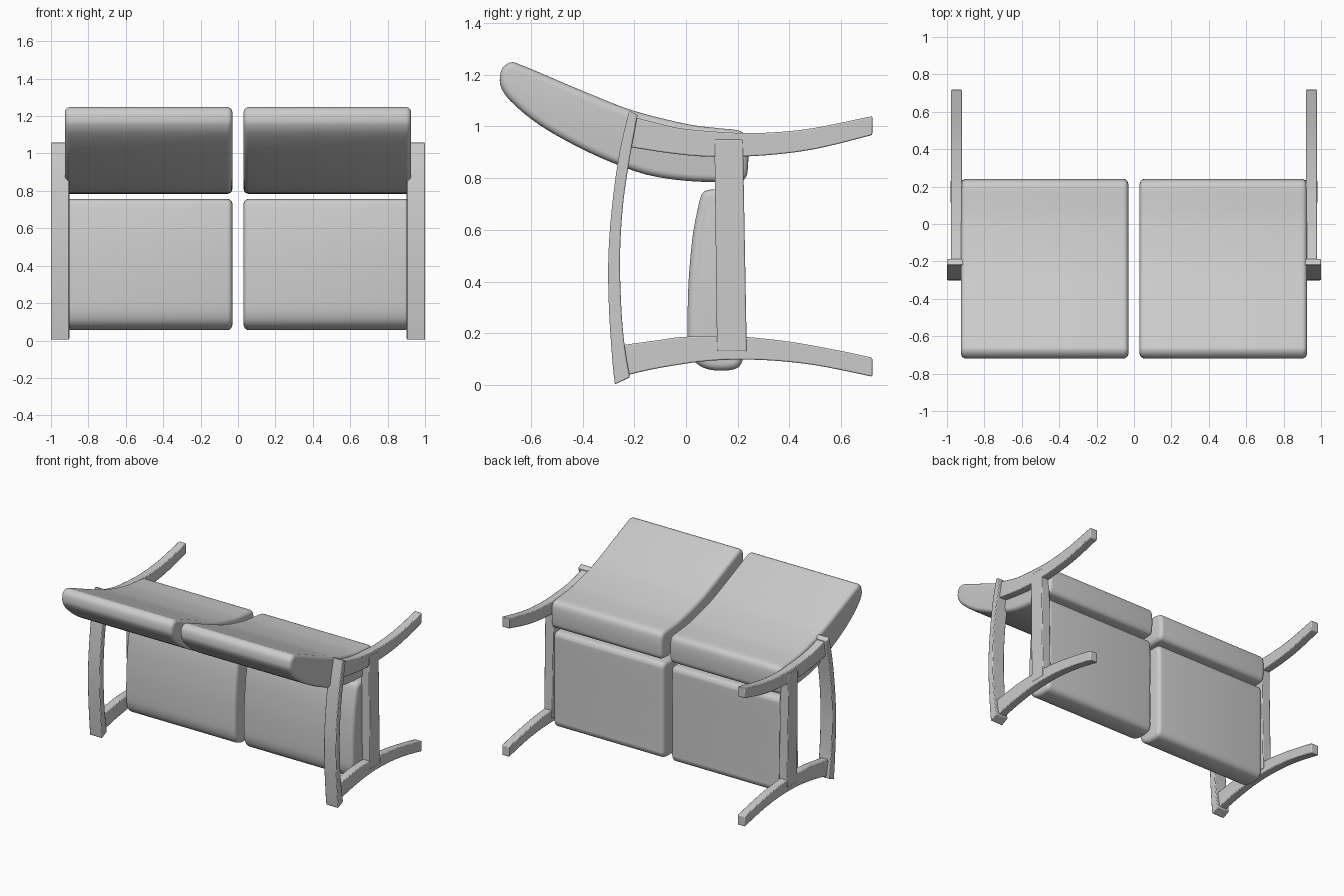
import bpy, bmesh, math
from mathutils import Vector

if "Cube" in bpy.data.objects:
    bpy.data.objects.remove(bpy.data.objects["Cube"])


def smooth(pts, closed=False, n=5):
    """Catmull-Rom curve through 2D points."""
    P = [Vector(p) for p in pts]
    m = len(P)
    get = (lambda i: P[i % m]) if closed else (lambda i: P[max(0, min(m - 1, i))])
    out = []
    for i in range(m if closed else m - 1):
        a, b, c, d = get(i - 1), get(i), get(i + 1), get(i + 2)
        for k in range(n):
            t = k / n
            out.append(0.5 * (2 * b + (c - a) * t + (2 * a - 5 * b + 4 * c - d) * t * t
                              + (3 * b - a - 3 * c + d) * t ** 3))
    if not closed:
        out.append(P[-1].copy())
    return out


def loft(name, rings):
    """Join equal-length (y, z) loops at given x positions, with end caps."""
    bm = bmesh.new()
    loops = [[bm.verts.new((x, p.x, p.y)) for p in ring] for x, ring in rings]
    n = len(loops[0])
    for A, B in zip(loops, loops[1:]):
        for i in range(n):
            j = (i + 1) % n
            bm.faces.new((A[i], A[j], B[j], B[i]))
    bm.faces.new(loops[0][::-1])
    bm.faces.new(loops[-1])
    bmesh.ops.recalc_face_normals(bm, faces=bm.faces)
    me = bpy.data.meshes.new(name)
    bm.to_mesh(me)
    bm.free()
    ob = bpy.data.objects.new(name, me)
    bpy.context.collection.objects.link(ob)
    bpy.ops.object.select_all(action='DESELECT')
    ob.select_set(True)
    bpy.context.view_layer.objects.active = ob
    bpy.ops.object.shade_smooth_by_angle(angle=math.radians(35))
    return ob


def mirror(ob):
    mod = ob.modifiers.new("mirror", 'MIRROR')
    mod.use_axis[0] = True


def inset(ring, d):
    """Move a clockwise loop inwards by d."""
    n, out = len(ring), []
    for i, p in enumerate(ring):
        t = (ring[(i + 1) % n] - ring[i - 1]).normalized()
        out.append(p + Vector((t.y, -t.x)) * d)
    return out


def cushion(name, pts, x0, x1, r=0.028, steps=5):
    ring = smooth(pts, closed=True)
    ends = [(r * (1 - math.sin(a)), r * (1 - math.cos(a)))
            for a in (math.pi / 2 * k / steps for k in range(steps + 1))]
    rings = [(x0 + dx, inset(ring, d)) for dx, d in
             [(r * (1 - math.sin(math.pi / 2 * k / steps)),
               r * (1 - math.cos(math.pi / 2 * k / steps))) for k in range(steps, -1, -1)][::-1]]
    # each end rounds from full profile (inner side) to inset profile (cap)
    left = [(x0 + d, inset(ring, dx)) for dx, d in ends]
    right = [(x1 - d, inset(ring, dx)) for dx, d in ends]
    left.sort(key=lambda e: e[0])
    right.sort(key=lambda e: e[0])
    mirror(loft(name, left + right))


def bar(name, edge_a, edge_b, x0, x1):
    ring = smooth(edge_a) + smooth(edge_b)
    ob = loft(name, [(x0, ring), (x1, ring)])
    bev = ob.modifiers.new("soft_edges", 'BEVEL')
    bev.width, bev.segments = 0.005, 2
    bev.limit_method, bev.angle_limit = 'ANGLE', math.radians(40)
    mirror(ob)


# Upper slanted cushions
cushion("upper_cushion", [
    (-0.72, 1.18), (-0.71, 1.225), (-0.675, 1.248), (-0.63, 1.235), (-0.5, 1.18),
    (-0.35, 1.117), (-0.2, 1.06), (0, 1.01), (0.12, 0.994), (0.2, 0.985), (0.23, 0.965),
    (0.24, 0.92), (0.24, 0.85), (0.232, 0.805), (0.2, 0.786), (0.1, 0.785), (0, 0.79),
    (-0.1, 0.803), (-0.2, 0.828), (-0.35, 0.888), (-0.5, 0.965), (-0.6, 1.03),
    (-0.68, 1.1), (-0.712, 1.145)], 0.03, 0.925)

# Lower upright cushions
cushion("lower_cushion", [
    (0.06, 0.735), (0.08, 0.753), (0.12, 0.757), (0.19, 0.755), (0.215, 0.735), (0.22, 0.68),
    (0.22, 0.4), (0.22, 0.15), (0.218, 0.095), (0.195, 0.065), (0.14, 0.056), (0.08, 0.063),
    (0.035, 0.09), (0.012, 0.14), (0.006, 0.22), (0.01, 0.4), (0.025, 0.57), (0.045, 0.68)],
    0.03, 0.918)

# Curved wooden frame on each side
bar("curved_leg",
    [(-0.275, 0.003), (-0.285, 0.1), (-0.298, 0.3), (-0.30, 0.5), (-0.285, 0.7),
     (-0.257, 0.9), (-0.22, 1.06)],
    [(-0.187, 1.045), (-0.217, 0.88), (-0.243, 0.7), (-0.255, 0.5), (-0.25, 0.3),
     (-0.237, 0.15), (-0.217, 0.03)], 0.902, 1.0)
bar("upper_rail",
    [(-0.195, 1.035), (-0.1, 1.01), (0, 0.99), (0.2, 0.975), (0.35, 0.978), (0.5, 0.995),
     (0.72, 1.04)],
    [(0.72, 0.967), (0.5, 0.913), (0.3, 0.888), (0.1, 0.883), (-0.05, 0.895),
     (-0.215, 0.92)], 0.92, 0.978)
bar("lower_rail",
    [(-0.245, 0.155), (-0.1, 0.175), (0, 0.187), (0.2, 0.188), (0.4, 0.168), (0.6, 0.132),
     (0.72, 0.106)],
    [(0.72, 0.033), (0.5, 0.077), (0.3, 0.097), (0.1, 0.095), (-0.1, 0.067),
     (-0.235, 0.037)], 0.92, 0.978)
bar("straight_post", [(0.12, 0.13), (0.11, 0.95)], [(0.22, 0.95), (0.235, 0.13)], 0.912, 0.98)
